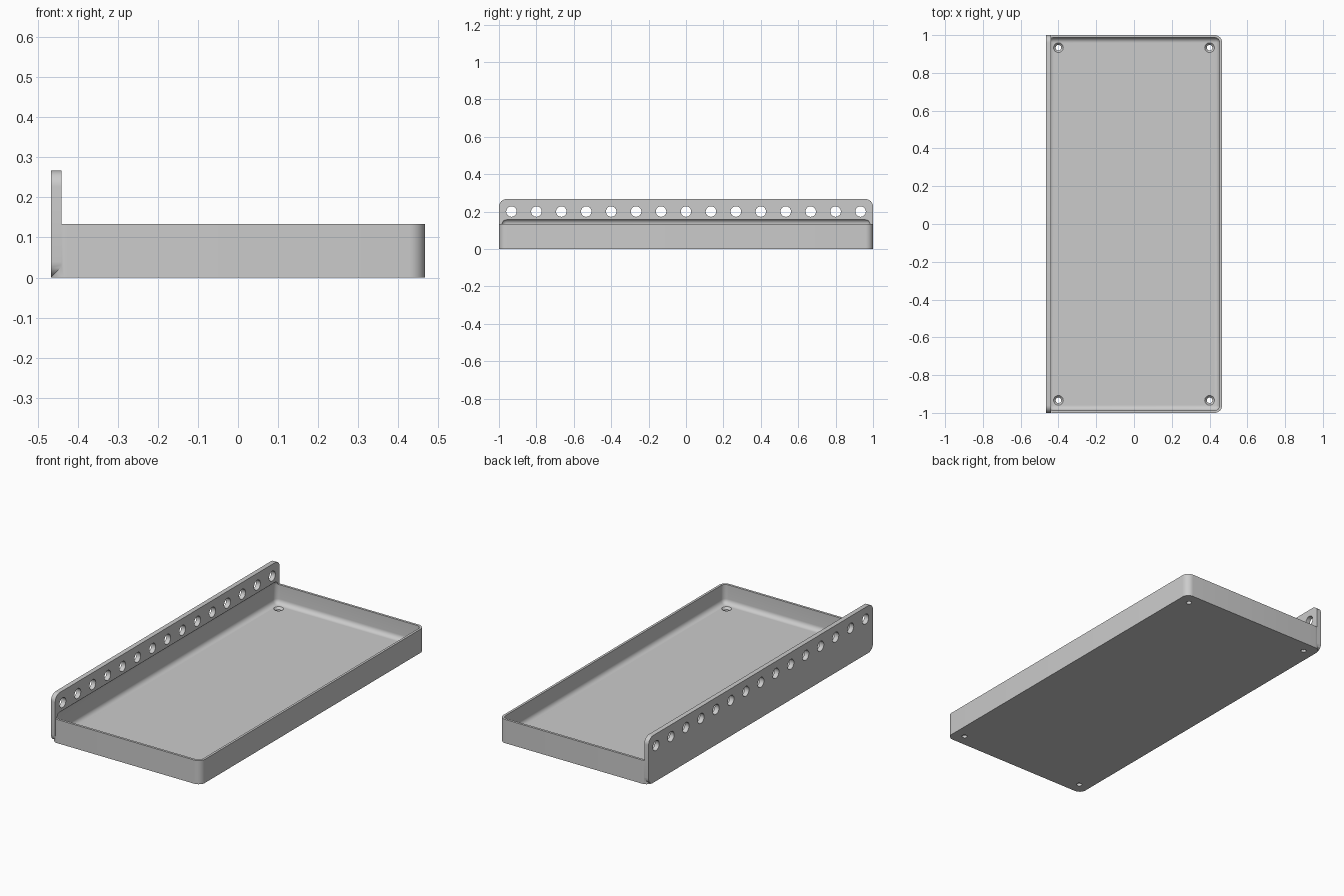
import bpy, bmesh
from mathutils import Matrix, Vector

old = bpy.data.objects.get("Cube")
if old:
    bpy.data.objects.remove(old, do_unlink=True)

MM = 2 / 150                 # one design unit
W, L = 70 * MM, 150 * MM     # tray footprint
TRAY_H, RAIL_H, RAIL_T = 10 * MM, 20 * MM, 2 * MM
FLOOR, WALL, CORNER = 2 * MM, MM, 3 * MM

grey = bpy.data.materials.new("plain_grey")
grey.use_nodes = True
colour = (0.6, 0.6, 0.6, 1)
grey.diffuse_color = colour
grey.node_tree.nodes["Principled BSDF"].inputs["Base Color"].default_value = colour


def make_object(name, bm):
    bmesh.ops.recalc_face_normals(bm, faces=bm.faces)
    mesh = bpy.data.meshes.new(name)
    bm.to_mesh(mesh)
    bm.free()
    mesh.materials.append(grey)
    obj = bpy.data.objects.new(name, mesh)
    bpy.context.collection.objects.link(obj)
    return obj


def rounded_box(name, low, high, radius, axis=None):
    """Box with the edges along one axis rounded, or every edge if axis is None."""
    low, high = Vector(low), Vector(high)
    bm = bmesh.new()
    bmesh.ops.create_cube(bm, size=1)
    bmesh.ops.scale(bm, vec=high - low, verts=bm.verts)
    bmesh.ops.translate(bm, vec=(low + high) / 2, verts=bm.verts)
    edges = [e for e in bm.edges if axis is None
             or abs((e.verts[0].co - e.verts[1].co)[axis]) > 1e-4]
    bmesh.ops.bevel(bm, geom=edges, offset=radius, segments=8,
                    profile=0.5, affect='EDGES')
    return make_object(name, bm)


def add_cylinder(bm, centre, r_low, r_high, depth, along_x=False):
    turn = Matrix.Rotation(1.5707963, 4, 'Y') if along_x else Matrix()
    bmesh.ops.create_cone(bm, cap_ends=True, segments=32, radius1=r_low,
                          radius2=r_high, depth=depth,
                          matrix=Matrix.Translation(centre) @ turn)


def combine(target, tool, operation):
    """Apply a boolean and discard the tool."""
    tool.hide_render = True
    mod = target.modifiers.new("bool", 'BOOLEAN')
    mod.operation, mod.object, mod.solver = operation, tool, 'EXACT'
    graph = bpy.context.evaluated_depsgraph_get()
    mesh = bpy.data.meshes.new_from_object(target.evaluated_get(graph))
    target.modifiers.clear()
    target.data = mesh
    bpy.data.objects.remove(tool, do_unlink=True)


# Tray block and upright mounting rail
tray = rounded_box("tray_with_rail", (-W/2, -L/2, 0), (W/2, L/2, TRAY_H), CORNER, 2)
rail = rounded_box("rail", (-W/2, -L/2, 0), (-W/2 + RAIL_T, L/2, RAIL_H), CORNER, 0)
combine(tray, rail, 'UNION')

# Filleted cavity, which also bites a shallow groove into the rail
cavity = rounded_box("cavity_cutter", (-W/2 + WALL, -L/2 + WALL, FLOOR),
                     (W/2 - WALL, L/2 - WALL, TRAY_H + 2 * MM), 2 * MM)
combine(tray, cavity, 'DIFFERENCE')

# Row of holes through the rail
bm = bmesh.new()
for i in range(-7, 8):
    add_cylinder(bm, (-W/2 + MM, i * 10 * MM, 15 * MM), 2.1 * MM, 2.1 * MM, 6 * MM, True)
combine(tray, make_object("rail_hole_cutter", bm), 'DIFFERENCE')

# Countersunk screw holes in the floor corners
shafts, sinks = bmesh.new(), bmesh.new()
for x in (-30 * MM, 30 * MM):
    for y in (-70 * MM, 70 * MM):
        add_cylinder(shafts, (x, y, MM), 1.1 * MM, 1.1 * MM, 6 * MM)
        add_cylinder(sinks, (x, y, 1.6 * MM), 1.0 * MM, 2.1 * MM, 1.2 * MM)
combine(tray, make_object("shaft_cutter", shafts), 'DIFFERENCE')
combine(tray, make_object("countersink_cutter", sinks), 'DIFFERENCE')

# One material and smooth curved surfaces
tray.data.materials.clear()
tray.data.materials.append(grey)
bpy.ops.object.select_all(action='DESELECT')
tray.select_set(True)
bpy.context.view_layer.objects.active = tray
bpy.ops.object.shade_smooth_by_angle(angle=0.5)
